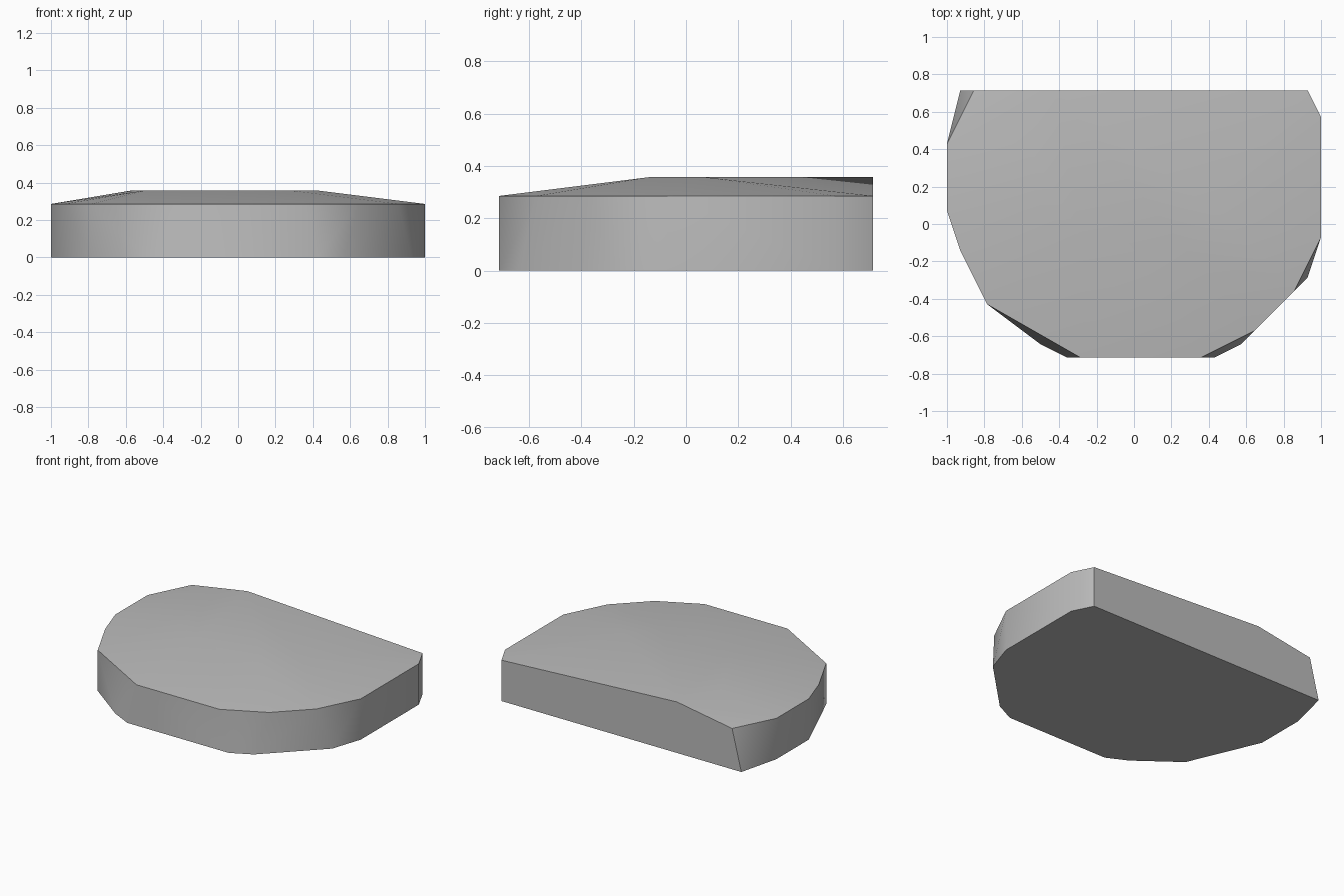
import bpy
import bmesh
import math

old = bpy.data.objects.get("Cube")
if old:
    bpy.data.objects.remove(old, do_unlink=True)

UNIT = 1 / 14  # the slab follows a coarse grid


def make_material(name, colour):
    mat = bpy.data.materials.new(name)
    mat.use_nodes = True
    mat.diffuse_color = colour
    mat.node_tree.nodes["Principled BSDF"].inputs["Base Color"].default_value = colour
    return mat


def hull_object(name, layers, mat):
    """Wrap stacked outlines, given as {height: outline}, in one convex skin."""
    bm = bmesh.new()
    for height, outline in layers.items():
        for x, y in outline:
            bm.verts.new((x * UNIT, y * UNIT, height * UNIT))
    result = bmesh.ops.convex_hull(bm, input=bm.verts[:])
    spare = {g for g in result["geom_interior"] + result["geom_unused"]
             if isinstance(g, bmesh.types.BMVert)}
    bmesh.ops.delete(bm, geom=list(spare), context="VERTS")
    bmesh.ops.dissolve_limit(bm, angle_limit=math.radians(0.5),
                             verts=bm.verts[:], edges=bm.edges[:])
    bmesh.ops.recalc_face_normals(bm, faces=bm.faces[:])
    mesh = bpy.data.meshes.new(name)
    bm.to_mesh(mesh)
    bm.free()
    mesh.materials.append(mat)
    obj = bpy.data.objects.new(name, mesh)
    bpy.context.collection.objects.link(obj)
    return obj


# Outlines, running round from the back corner at -x
base = [(-13, 10), (-14, 6), (-14, 1), (-11, -6), (-7, -9), (-5, -10),
        (6, -10), (8, -9), (13, -4), (14, -1), (14, 8), (13, 10)]
rim = [(-12, 10), (-14, 6), (-14, 1), (-13, -2), (-11, -6), (-4, -10),
       (5, -10), (9, -8), (12, -5), (14, -1), (14, 8), (13, 10)]
crown = [(-6, 10), (-8, 6), (-7, 1), (-4, -1), (0, -2), (4, -2), (6, 1)]

# Stone slab: upright sides, gently crowned top, flat cut back
grey = make_material("stone grey", (0.5, 0.5, 0.5, 1))
slab = hull_object("stone_slab", {0: base, 4: rim, 5: crown}, grey)

bpy.ops.object.select_all(action="DESELECT")
slab.select_set(True)
bpy.context.view_layer.objects.active = slab
bpy.ops.object.shade_smooth_by_angle(angle=math.radians(30))
